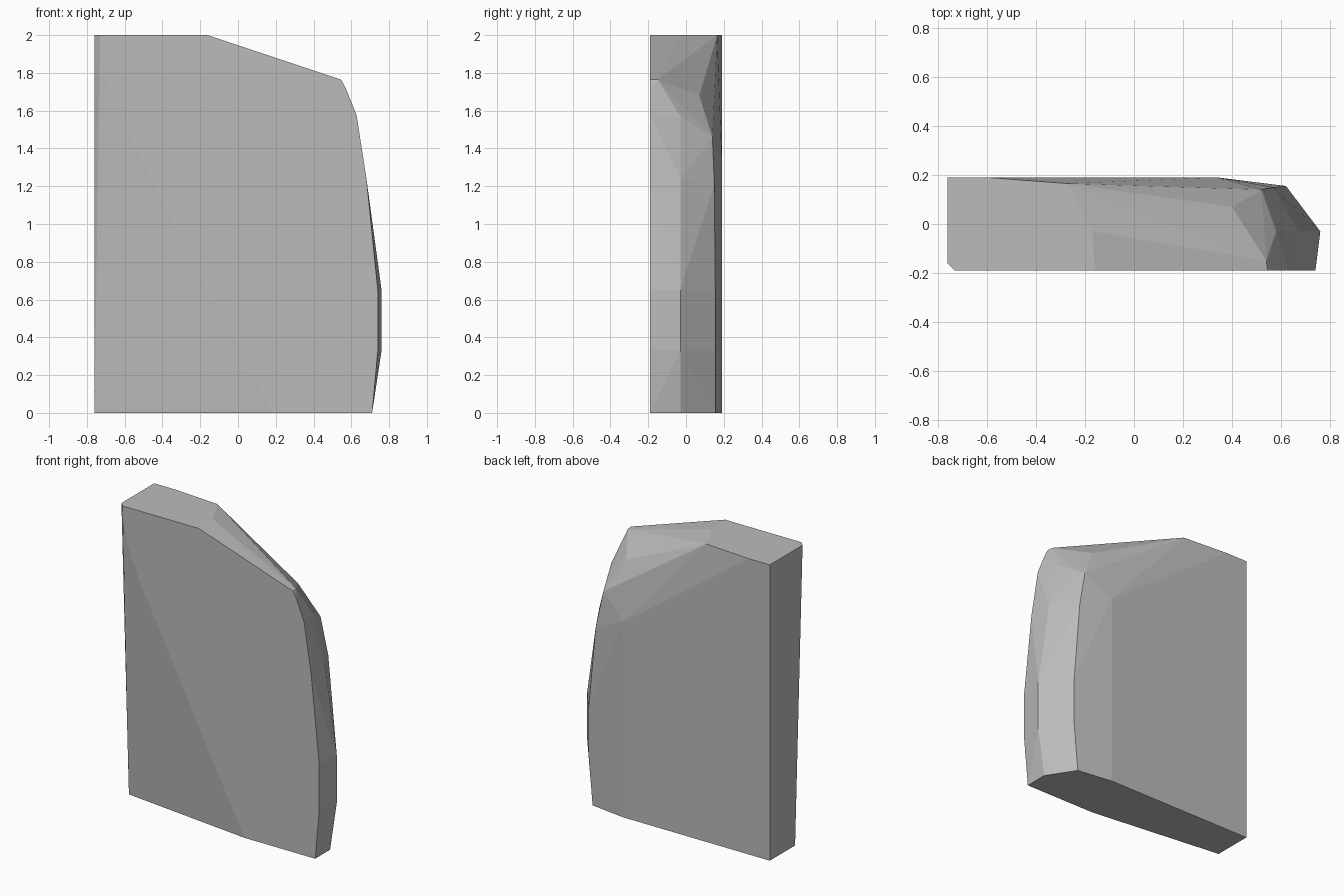
import bpy, bmesh

if "Cube" in bpy.data.objects:
    bpy.data.objects.remove(bpy.data.objects["Cube"])

# Faceted slab: corner points grouped by area, wrapped in a convex skin
FRONT, MID, BACK = -0.19, -0.03, 0.19

# front face outline (x, z)
front = [(-0.73, 2), (-0.16, 2), (0.545, 1.765), (0.57, 1.72), (0.628, 1.575),
         (0.68, 1.24), (0.74, 0.65), (0.74, 0.33), (0.71, 0), (0.18, 0),
         (-0.59, 1.5), (-0.695, 1.75)]
# ridge along the middle of the right side (x, z)
ridge = [(0.58, 1.57), (0.67, 1.24), (0.76, 0.65), (0.76, 0.33), (0.71, 0)]
# flat back outline (x, z)
back = [(-0.76, 0), (-0.76, 2), (-0.6, 2), (0.34, 1.32), (0.34, 0)]

points = [(x, FRONT, z) for x, z in front]
points += [(x, MID, z) for x, z in ridge]
points += [(x, BACK, z) for x, z in back]
# left edge, set back toward the bottom
points += [(-0.76, -0.16, 2), (-0.76, -0.08, 0)]
# rear right ridge
points += [(0.59, 0.155, 0), (0.62, 0.155, 0.33), (0.62, 0.155, 0.65),
           (0.57, 0.15, 1.21), (0.52, 0.14, 1.46)]
# chipped top
points += [(-0.17, MID, 2), (-0.27, 0.165, 2), (0.40, 0.07, 1.68), (0.54, -0.15, 1.765)]

bm = bmesh.new()
for p in points:
    bm.verts.new(p)
hull = bmesh.ops.convex_hull(bm, input=bm.verts[:])
bmesh.ops.delete(bm, geom=[v for v in bm.verts if not v.link_faces], context='VERTS')
bmesh.ops.dissolve_limit(bm, angle_limit=0.005, verts=bm.verts[:], edges=bm.edges[:])
bmesh.ops.recalc_face_normals(bm, faces=bm.faces[:])

mesh = bpy.data.meshes.new("stone_slab")
bm.to_mesh(mesh)
bm.free()
slab = bpy.data.objects.new("stone_slab", mesh)
bpy.context.collection.objects.link(slab)

# stone colour
stone = bpy.data.materials.new("stone_grey")
stone.diffuse_color = (0.5, 0.5, 0.5, 1)
stone.use_nodes = True
stone.node_tree.nodes["Principled BSDF"].inputs["Base Color"].default_value = stone.diffuse_color
mesh.materials.append(stone)
